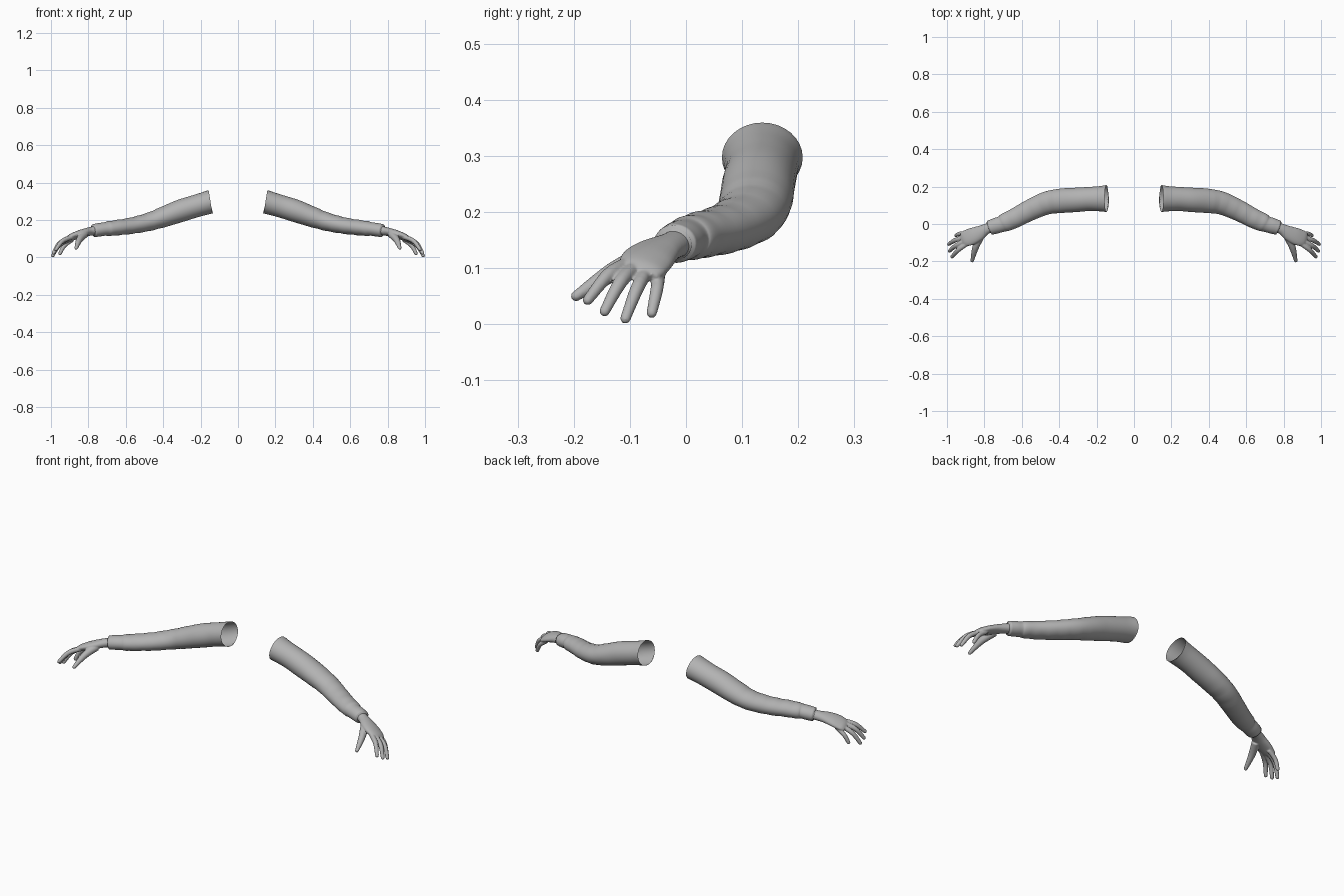
import bpy, bmesh, math
from mathutils import Vector

if "Cube" in bpy.data.objects:
    bpy.data.objects.remove(bpy.data.objects["Cube"])

grey = bpy.data.materials.new("soft grey")
grey.diffuse_color = (0.45, 0.45, 0.45, 1)
grey.use_nodes = True
grey.node_tree.nodes["Principled BSDF"].inputs["Base Color"].default_value = grey.diffuse_color


def spline(rows, steps):
    """Catmull-Rom interpolation of every column in rows."""
    out = []
    for i in range(len(rows) - 1):
        a, b, c, d = (rows[max(0, min(len(rows) - 1, k))] for k in range(i - 1, i + 3))
        for s in range(steps):
            t = s / steps
            out.append([0.5 * (2 * q + (r - p) * t + (2 * p - 5 * q + 4 * r - u) * t * t
                               + (3 * q - p - 3 * r + u) * t ** 3)
                        for p, q, r, u in zip(a, b, c, d)])
    return out + [list(rows[-1])]


def tube(bm, rows, sides=24, up=(0, 0, 1), capped=True, start=None):
    """Loft ellipses; each row is x, y, z, half width, half height."""
    pts = [Vector(r[:3]) for r in rows]
    rings = []
    for i, r in enumerate(rows):
        tan = (pts[min(i + 1, len(pts) - 1)] - pts[max(i - 1, 0)]).normalized()
        if i == 0 and start:
            tan = Vector(start).normalized()
        side = Vector(up).cross(tan).normalized()
        top = tan.cross(side)
        rings.append([bm.verts.new(pts[i] + side * (r[3] * math.cos(a)) + top * (r[4] * math.sin(a)))
                      for a in (2 * math.pi * k / sides for k in range(sides))])
    for a, b in zip(rings, rings[1:]):
        for k in range(sides):
            n = (k + 1) % sides
            bm.faces.new((a[k], a[n], b[n], b[k]))
    if capped:
        bm.faces.new(rings[0][::-1])
        bm.faces.new(rings[-1])


def finish(bm, name):
    bmesh.ops.recalc_face_normals(bm, faces=bm.faces)
    me = bpy.data.meshes.new(name)
    bm.to_mesh(me)
    bm.free()
    me.materials.append(grey)
    for p in me.polygons:
        p.use_smooth = True
    ob = bpy.data.objects.new(name, me)
    bpy.context.collection.objects.link(ob)
    return ob


def mirror(ob):
    m = ob.modifiers.new("other side", 'MIRROR')
    m.use_mirror_merge = False


# Sleeves: open tubes from shoulder to cuff
sleeve_rows = [
    (.147, .136, .297, .072, .063), (.185, .135, .286, .067, .061),
    (.24, .134, .270, .064, .060), (.31, .129, .248, .065, .060),
    (.39, .124, .219, .065, .055), (.47, .111, .192, .061, .049),
    (.56, .072, .171, .056, .044), (.64, .030, .160, .052, .041),
    (.69, .008, .154, .049, .040), (.71, -.001, .152, .043, .036),
    (.74, -.010, .148, .042, .036), (.765, -.018, .144, .040, .035)]
rows = spline(sleeve_rows, 5)
# shallow cloth folds around the elbow
for r in rows:
    if .40 < r[0] < .69:
        r[4] += .0012 * math.sin(r[0] * 110)
# rolled-in cuff edge
rows += [[.772, -.0205, .143, .039, .034], [.774, -.0215, .1425, .034, .029],
         [.766, -.018, .144, .032, .027]]
bm = bmesh.new()
tube(bm, rows, 32, capped=False, start=(1, 0, -.16))
mirror(finish(bm, "sleeves"))

# Hands: palm, thumb and four fingers fused into one skin
bm = bmesh.new()
palm = [(.745, -.010, .147, .029, .025), (.79, -.027, .139, .029, .023),
        (.83, -.050, .129, .040, .022), (.87, -.067, .116, .046, .020),
        (.905, -.078, .101, .043, .016), (.922, -.084, .091, .034, .009)]
tube(bm, spline(palm, 5), up=(0, .25, 1))

digits = [  # base, middle, tip, base radius
    ((.820, -.065, .124), (.848, -.128, .094), (.865, -.196, .050), .021),
    ((.885, -.100, .110), (.938, -.138, .088), (.973, -.175, .043), .0125),
    ((.895, -.087, .105), (.953, -.116, .076), (.987, -.145, .023), .0125),
    ((.895, -.066, .099), (.955, -.086, .066), (.990, -.108, .010), .012),
    ((.885, -.047, .094), (.929, -.052, .062), (.952, -.061, .020), .011)]
for base, mid, tip, r in digits:
    rs = (r, .6 * r + .005, .0095)
    path = spline([(*p, q, q) for p, q in zip((base, mid, tip), rs)], 6)
    # rounded fingertip
    d = (Vector(path[-1][:3]) - Vector(path[-2][:3])).normalized()
    for a in (30, 55, 78):
        c = Vector(tip) + d * (.0095 * math.sin(math.radians(a)))
        q = .0095 * math.cos(math.radians(a))
        path.append([*c, q, q])
    tube(bm, path, 14, up=(0, 1, .2))
hands = finish(bm, "hands")
rm = hands.modifiers.new("fuse", 'REMESH')
rm.mode = 'VOXEL'
rm.voxel_size = .003
rm.use_smooth_shade = True
sm = hands.modifiers.new("soften", 'SMOOTH')
sm.factor = .5
sm.iterations = 5
mirror(hands)
